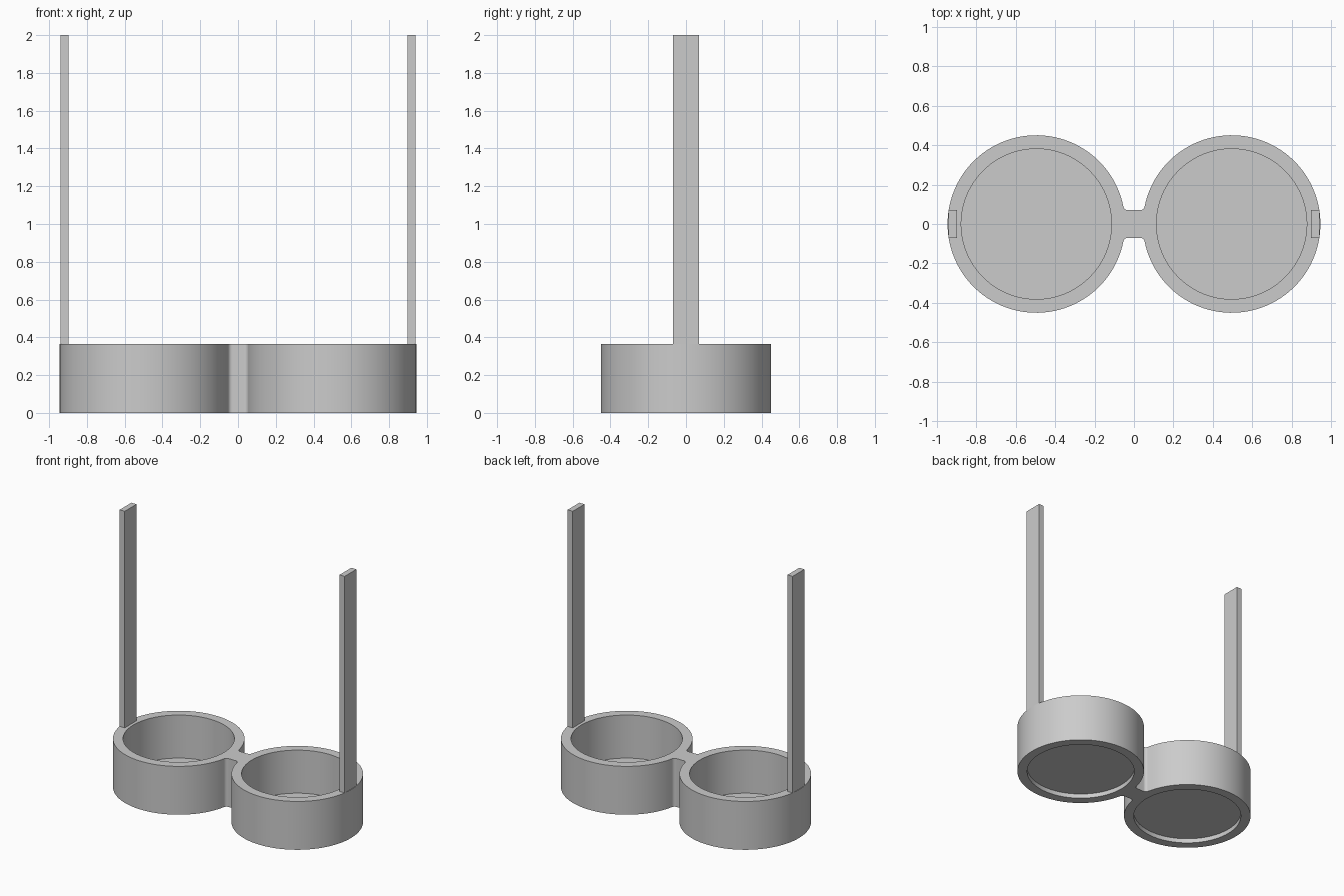
import bpy
from math import cos, sin, pi, atan2, radians

if "Cube" in bpy.data.objects:
    bpy.data.objects.remove(bpy.data.objects["Cube"])

CX, R_OUT, R_IN, H = 0.495, 0.45, 0.381, 0.365   # rim centre, radii, height
BW, FX = 0.07, 0.03                              # bridge half width, fillet start


def arc(cx, cy, r, a0, a1, n):
    return [(cx + r * cos(a0 + (a1 - a0) * i / n),
             cy + r * sin(a0 + (a1 - a0) * i / n)) for i in range(n + 1)]


def smooth(ob):
    bpy.ops.object.select_all(action='DESELECT')
    ob.select_set(True)
    bpy.context.view_layer.objects.active = ob
    bpy.ops.object.shade_smooth_by_angle(angle=radians(30))


# Front frame outline: two rims joined by a bridge with tangent fillets
fr = ((CX - FX) ** 2 + BW ** 2 - R_OUT ** 2) / (2 * (R_OUT - BW))
fy = BW + fr
ang = atan2(fy, FX - CX)
fillet = arc(FX, fy, fr, -pi / 2, ang - pi, 8)
right = [(x, -y) for x, y in fillet] + arc(CX, 0, R_OUT, -ang, ang, 96)[1:-1] + fillet[::-1]
outline = right + [(-x, -y) for x, y in right]
holes = [arc(s * CX, 0, R_IN, 0, 2 * pi, 96)[:-1] for s in (-1, 1)]

cu = bpy.data.curves.new("front_frame", 'CURVE')
cu.dimensions = '2D'
cu.fill_mode = 'BOTH'
cu.extrude = H / 2
for loop in [outline] + holes:
    sp = cu.splines.new('POLY')
    sp.points.add(len(loop) - 1)
    for p, (x, y) in zip(sp.points, loop):
        p.co = (x, y, 0, 1)
    sp.use_cyclic_u = True
frame = bpy.data.objects.new("front_frame", cu)
bpy.context.collection.objects.link(frame)
frame.location.z = H / 2
frame.select_set(True)
bpy.context.view_layer.objects.active = frame
bpy.ops.object.convert(target='MESH')
smooth(bpy.context.view_layer.objects.active)

for side, s in (("left", -1), ("right", 1)):
    # Thin lens recessed in each rim
    bpy.ops.mesh.primitive_cylinder_add(vertices=96, radius=R_IN, depth=0.006,
                                        location=(s * CX, 0, 0.037))
    lens = bpy.context.object
    lens.name = side + "_lens"
    smooth(lens)
    # Straight temple arm standing on the rim
    bpy.ops.mesh.primitive_cube_add(size=1, location=(s * 0.9185, 0, (H + 2) / 2))
    arm = bpy.context.object
    arm.name = side + "_temple"
    arm.scale = (0.043, 0.14, 2 - H)
